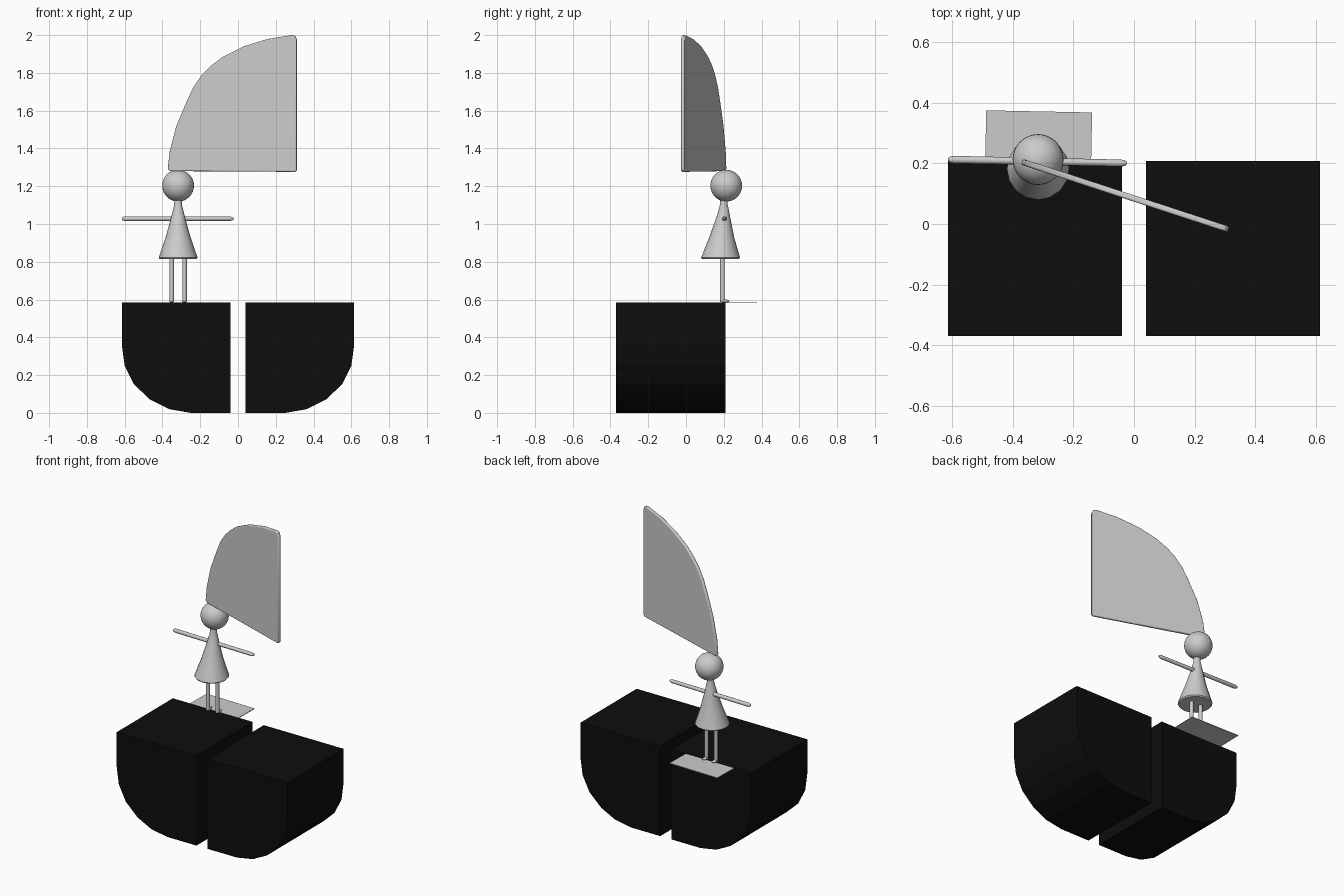
import bpy, bmesh, math
from mathutils import Vector, Matrix

cube = bpy.data.objects.get("Cube")
if cube:
    bpy.data.objects.remove(cube, do_unlink=True)


def material(name, rgb):
    m = bpy.data.materials.new(name)
    m.use_nodes = True
    m.diffuse_color = (*rgb, 1)
    m.node_tree.nodes["Principled BSDF"].inputs["Base Color"].default_value = (*rgb, 1)
    return m


GREY = material("light grey", (0.6, 0.6, 0.6))
BLACK = material("black", (0.004, 0.004, 0.004))


def finish(name, bm, mat, smooth=None):
    bmesh.ops.recalc_face_normals(bm, faces=bm.faces[:])
    mesh = bpy.data.meshes.new(name)
    bm.to_mesh(mesh)
    bm.free()
    mesh.materials.append(mat)
    ob = bpy.data.objects.new(name, mesh)
    bpy.context.collection.objects.link(ob)
    if smooth:
        bpy.ops.object.select_all(action='DESELECT')
        ob.select_set(True)
        bpy.context.view_layer.objects.active = ob
        bpy.ops.object.shade_smooth_by_angle(angle=math.radians(smooth))
    return ob


def extrude_profile(points, depth):
    """Extrude a closed loop of 3D points along the depth vector."""
    bm = bmesh.new()
    face = bm.faces.new([bm.verts.new(p) for p in points])
    grown = bmesh.ops.extrude_face_region(bm, geom=[face])["geom"]
    bmesh.ops.translate(bm, vec=depth, verts=[v for v in grown if isinstance(v, bmesh.types.BMVert)])
    return bm


def loft(rings, sides):
    """Skin round sections, each (centre, radius, axis), and cap both ends."""
    bm = bmesh.new()
    loops = []
    for centre, radius, axis in rings:
        turn = Vector(axis).to_track_quat('Z', 'Y')
        loops.append([bm.verts.new(Vector(centre) + turn @ Vector(
            (radius * math.cos(a), radius * math.sin(a), 0)))
            for a in (math.tau * i / sides for i in range(sides))])
    for a, b in zip(loops, loops[1:]):
        for i in range(sides):
            j = (i + 1) % sides
            bm.faces.new((a[i], a[j], b[j], b[i]))
    bm.faces.new(loops[0])
    bm.faces.new(loops[-1])
    return bm


# Two blocks, mirrored, each with a rounded outer lower corner
block = [(0.04, 0), (0.25, 0), (0.365, 0.02), (0.465, 0.07), (0.55, 0.15),
         (0.6, 0.25), (0.615, 0.36), (0.615, 0.585), (0.04, 0.585)]
for side, sx in (("left", 1), ("right", -1)):
    bm = extrude_profile([(sx * x, -0.37, z) for x, z in block], (0, 0.578, 0))
    finish(side + "_block", bm, BLACK)

# Thin ledge behind the block
bm = bmesh.new()
bmesh.ops.create_cube(bm, size=1, matrix=Matrix.Translation((-0.315, 0.288, 0.583))
                      @ Matrix.Rotation(-0.02, 4, 'Z') @ Matrix.Diagonal((0.35, 0.168, 0.004, 1)))
finish("ledge", bm, GREY)

# Legs and feet, toes pointing back
CX = -0.317
for side, sx in (("left", 1), ("right", -1)):
    x = CX + sx * 0.034
    up = (0, 0, 1)
    finish(side + "_leg", loft([((x, 0.193, 0.588), 0.012, up), ((x, 0.193, 0.84), 0.012, up)], 12), GREY, 40)
    bm = bmesh.new()
    bmesh.ops.create_uvsphere(bm, u_segments=12, v_segments=8, radius=1,
                              matrix=Matrix.Translation((x, 0.205, 0.592)) @ Matrix.Diagonal((0.013, 0.025, 0.008, 1)))
    finish(side + "_foot", bm, GREY, 60)

# Flared dress leaning slightly toward the neck
dress = [(0.815, 0.097, 0.182), (0.822, 0.103, 0.183), (0.93, 0.066, 0.189), (1.03, 0.038, 0.197),
         (1.075, 0.027, 0.2), (1.1, 0.021, 0.2), (1.14, 0.019, 0.202)]
finish("dress", loft([((CX, y, z), r, (0, 0, 1)) for z, r, y in dress], 16), GREY, 30)

# Head
bm = bmesh.new()
bmesh.ops.create_uvsphere(bm, u_segments=32, v_segments=16, radius=0.084,
                          matrix=Matrix.Translation((CX, 0.213, 1.203)))
finish("head", bm, GREY, 60)

# One straight rod for both arms, with rounded ends
a, b = Vector((-0.614, 0.213, 1.028)), Vector((-0.024, 0.201, 1.028))
rod = [(0, 0.005), (0.01, 0.01), (0.03, 0.0125), (0.97, 0.0115), (0.99, 0.009), (1, 0.005)]
finish("arms", loft([(a.lerp(b, t), r, b - a) for t, r in rod], 12), GREY, 40)

# Quarter-round sail standing on the head, turned toward the front
root, tip = Vector((-0.371, 0.206, 0)), Vector((0.312, -0.018, 0))
span = tip - root
normal = span.cross(Vector((0, 0, 1))).normalized()
sail = [(-0.371, 1.29), (-0.36, 1.385), (-0.325, 1.52), (-0.27, 1.65), (-0.235, 1.725), (-0.19, 1.79),
        (-0.14, 1.84), (-0.08, 1.885), (0.03, 1.94), (0.16, 1.98), (0.285, 2.0), (0.303, 1.995),
        (0.312, 1.975), (0.312, 1.285), (0.303, 1.276), (-0.355, 1.28)]
thick = 0.02
points = [root + span * ((x - root.x) / span.x) + Vector((0, 0, z)) - normal * thick / 2 for x, z in sail]
ob = finish("sail", extrude_profile(points, normal * thick), GREY, 35)
bevel = ob.modifiers.new("soft_rim", 'BEVEL')
bevel.width = 0.006
bevel.segments = 3
bevel.limit_method = 'ANGLE'
bevel.angle_limit = math.radians(50)
